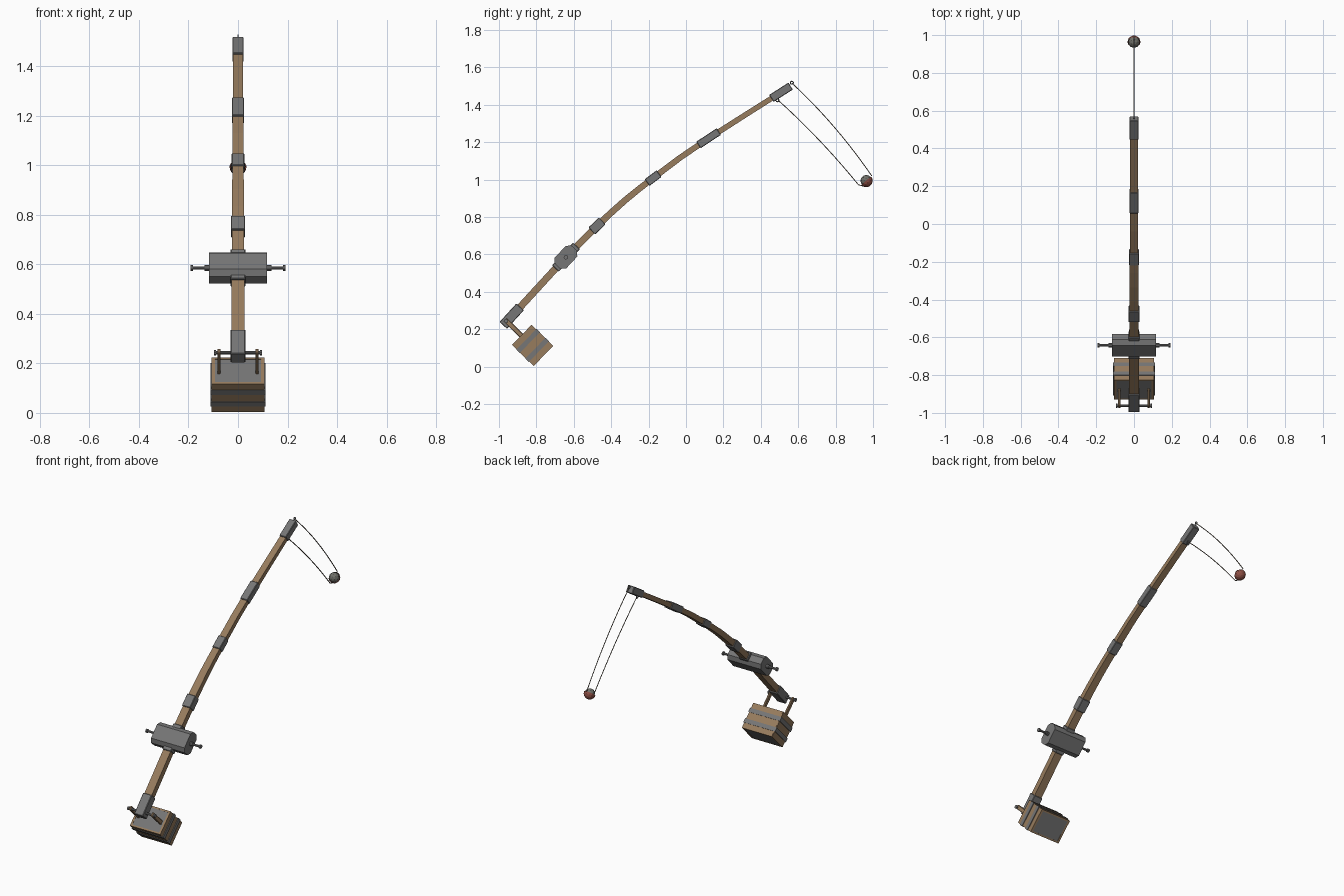
import bpy, bmesh, math
from mathutils import Vector, Matrix

if "Cube" in bpy.data.objects:
    bpy.data.objects.remove(bpy.data.objects["Cube"])


def material(name, rgb):
    m = bpy.data.materials.new(name)
    m.diffuse_color = (*rgb, 1)
    m.use_nodes = True
    m.node_tree.nodes["Principled BSDF"].inputs["Base Color"].default_value = m.diffuse_color
    return m


WOOD = material("wood", (0.31, 0.20, 0.11))
IRON = material("iron", (0.18, 0.18, 0.18))
ROPE = material("rope", (0.22, 0.19, 0.15))
LEATHER = material("leather", (0.27, 0.08, 0.06))
STONE = material("stone", (0.16, 0.16, 0.14))


def finish(name, bm, mat):
    bmesh.ops.recalc_face_normals(bm, faces=bm.faces)
    me = bpy.data.meshes.new(name)
    bm.to_mesh(me)
    bm.free()
    me.materials.append(mat)
    ob = bpy.data.objects.new(name, me)
    bpy.context.collection.objects.link(ob)
    return ob


def frame(x, y, z, a):
    return Matrix.Translation((x, y, z)) @ Matrix.Rotation(a, 4, 'X')


def box(name, m, size, mat, bevel=0.0):
    bm = bmesh.new()
    bmesh.ops.create_cube(bm, size=1, matrix=Matrix.Diagonal((*size, 1)))
    if bevel:
        bmesh.ops.bevel(bm, geom=bm.edges[:], offset=bevel, segments=1, affect='EDGES')
    bm.transform(m)
    return finish(name, bm, mat)


def rod(name, x0, x1, y, z, r, mat, n=10):
    bm = bmesh.new()
    bmesh.ops.create_cone(bm, cap_ends=True, segments=n, radius1=r, radius2=r, depth=abs(x1 - x0))
    bm.transform(Matrix.Translation(((x0 + x1) / 2, y, z)) @ Matrix.Rotation(math.pi / 2, 4, 'Y'))
    return finish(name, bm, mat)


def sweep(name, path, section, mat):
    # path: (y, z) points; section(t) gives (x, offset) points across the path
    bm = bmesh.new()
    rings = []
    for i, p in enumerate(path):
        a, b = path[max(i - 1, 0)], path[min(i + 1, len(path) - 1)]
        d = Vector((b[0] - a[0], b[1] - a[1])).normalized()
        rings.append([bm.verts.new((x, p[0] - d.y * o, p[1] + d.x * o))
                      for x, o in section(i / (len(path) - 1))])
    n = len(rings[0])
    for r, s in zip(rings, rings[1:]):
        for k in range(n):
            bm.faces.new((r[k], r[(k + 1) % n], s[(k + 1) % n], s[k]))
    bm.faces.new(rings[0])
    bm.faces.new(rings[-1])
    return finish(name, bm, mat)


# curved tapering throwing arm
def arm_section(t):
    w, h = 0.026 - 0.006 * t, 0.019 - 0.005 * t
    return [(-w, -h), (w, -h), (w, h), (-w, h)]


ARM = [(-0.965, 0.233), (-0.642, 0.585), (-0.476, 0.752), (-0.40, 0.823), (-0.325, 0.89),
       (-0.25, 0.951), (-0.176, 1.008), (-0.03, 1.118), (0.123, 1.222), (0.30, 1.335), (0.55, 1.493)]
sweep("throwing_arm", ARM, arm_section, WOOD)

# iron sleeves and end caps: y, z, angle in degrees, width, length, thickness
SLEEVES = [("lower_end_cap", -0.932, 0.270, 47.5, 0.060, 0.134, 0.054),
           ("pivot_collar", -0.642, 0.585, 47, 0.060, 0.165, 0.050),
           ("sleeve_low", -0.476, 0.752, 44.5, 0.058, 0.078, 0.052),
           ("sleeve_middle", -0.176, 1.008, 37, 0.052, 0.080, 0.044),
           ("sleeve_high", 0.121, 1.221, 33.5, 0.050, 0.130, 0.042),
           ("upper_end_cap", 0.508, 1.467, 32.5, 0.046, 0.122, 0.044)]
for name, y, z, a, w, l, t in SLEEVES:
    box(name, frame(0, y, z, math.radians(a)), (w, l, t), IRON, 0.003)

# octagonal pivot block with axle
PY, PZ, PA = -0.642, 0.585, math.radians(47)
L, T, C = 0.066, 0.042, 0.022
half = [(L, T - C), (L - C, T), (C - L, T), (-L, T - C)]
octagon = half + [(-y, -z) for y, z in half]
bm = bmesh.new()
face = bm.faces.new([bm.verts.new((-0.117, y, z)) for y, z in octagon])
ext = bmesh.ops.extrude_face_region(bm, geom=[face])["geom"]
bmesh.ops.translate(bm, verts=[v for v in ext if isinstance(v, bmesh.types.BMVert)], vec=(0.234, 0, 0))
bm.transform(frame(0, PY, PZ, PA))
finish("pivot_block", bm, IRON)
rod("axle", -0.188, 0.188, PY, PZ, 0.007, IRON)
for s in (-1, 1):
    rod("axle_collar", s * 0.115, s * 0.135, PY, PZ, 0.012, IRON)
    rod("axle_end", s * 0.182, s * 0.192, PY, PZ, 0.012, IRON)

# counterweight box, tilted with the arm
BOX = frame(0, -0.82, 0.1135, math.radians(45.5))
off = lambda x, y, z: BOX @ Matrix.Translation((x, y, z))
box("counterweight_core", BOX, (0.196, 0.136, 0.160), IRON)
for i in (-1, 0, 1):
    for s in (-1, 1):
        box("end_plank", off(s * 0.1, 0, i * 0.0545), (0.013, 0.148, 0.053), WOOD)
        box("side_plank", off(0, s * 0.07, i * 0.0545), (0.206, 0.010, 0.053), WOOD)
for u in (-0.034, 0.034):
    box("iron_band", off(0, 0, u), (0.222, 0.155, 0.026), IRON)

# hanger straps and their pin
HY, HZ = -0.962, 0.243
rod("hanger_pin", -0.092, 0.092, HY, HZ, 0.007, IRON)
for s in (-1, 1):
    rod("hanger_pin_end", s * 0.088, s * 0.096, HY, HZ, 0.011, IRON)
    box("hanger_strap", frame(s * 0.077, -0.914, 0.199, math.radians(45.5)),
        (0.013, 0.026, 0.150), WOOD, 0.003)


# sling ropes
def bow(a, c, b, n=10):
    a, b, c = Vector(a), Vector(b), Vector(c)
    return [((1 - t) ** 2 * a + 2 * t * (1 - t) * c + t * t * b)[:] for t in (i / n for i in range(n + 1))]


def rope_section(t):
    return [(0.0027 * math.cos(k * math.pi / 3), 0.0027 * math.sin(k * math.pi / 3)) for k in range(6)]


sweep("outer_rope", bow((0.567, 1.515), (0.80, 1.30), (0.993, 1.02)), rope_section, ROPE)
sweep("inner_rope", bow((0.492, 1.425), (0.72, 1.22), (0.922, 0.972)), rope_section, ROPE)
sweep("rope_end", [(0.922, 0.972), (0.945, 0.966), (0.965, 0.965)], rope_section, ROPE)

# rope rings at the tip
for y, z in ((0.566, 1.518), (0.489, 1.424)):
    bpy.ops.mesh.primitive_torus_add(location=(0, y, z), rotation=(0, math.pi / 2, 0), major_radius=0.008,
                                     minor_radius=0.003, major_segments=10, minor_segments=6)
    ring = bpy.context.object
    ring.name = "rope_ring"
    ring.data.materials.append(IRON)

# stone shot in its leather pouch
bm = bmesh.new()
bmesh.ops.create_icosphere(bm, subdivisions=2, radius=0.031)
bm.transform(Matrix.Translation((0, 0.963, 0.994)))
finish("stone_shot", bm, STONE)
bm = bmesh.new()
bmesh.ops.create_uvsphere(bm, u_segments=12, v_segments=8, radius=0.035)
bmesh.ops.delete(bm, geom=[v for v in bm.verts if v.co.z > 0.005], context='VERTS')
bm.transform(frame(0, 0.963, 0.994, math.radians(42)))
finish("leather_pouch", bm, LEATHER)
